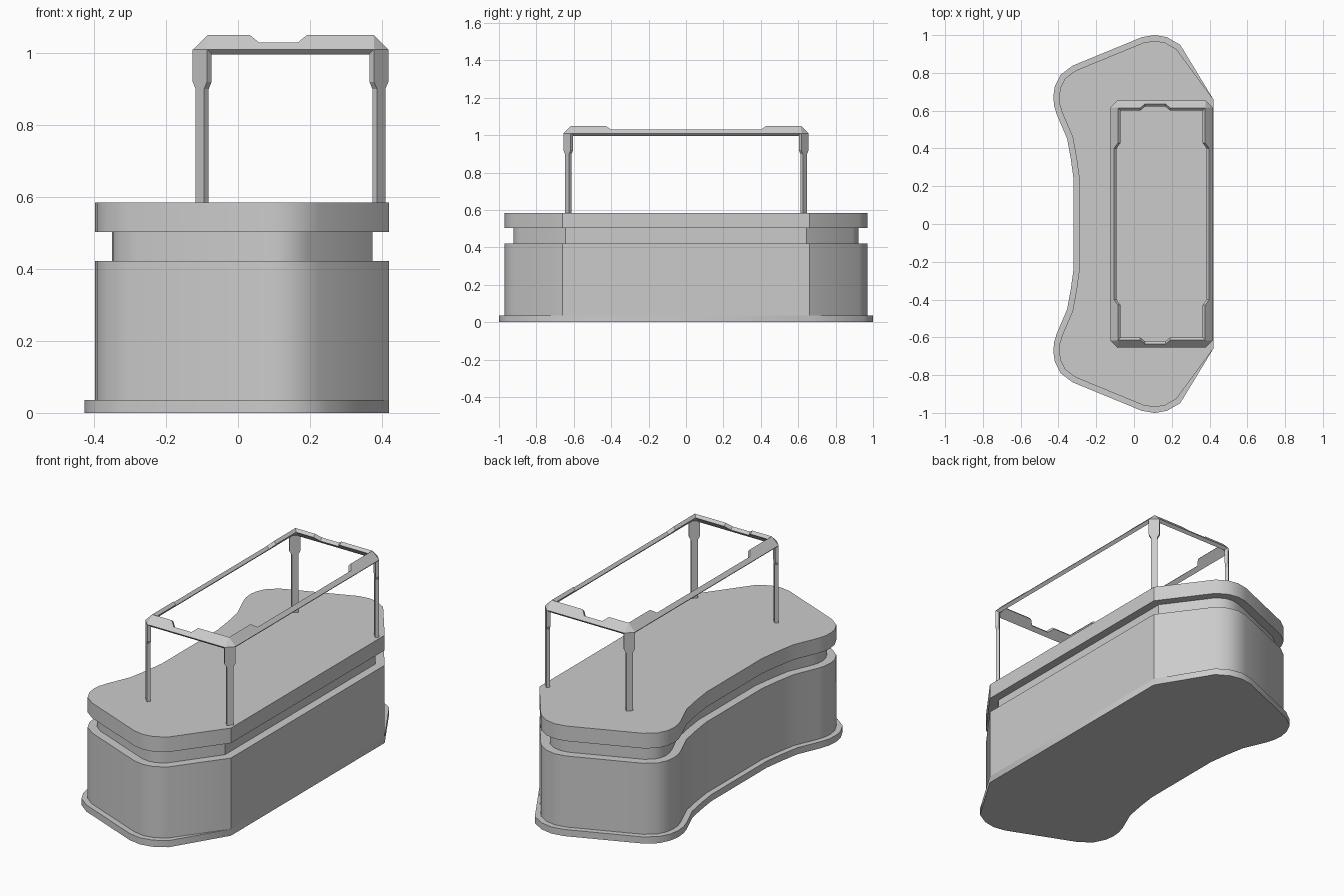
import bpy, bmesh, math
from mathutils import Vector

if "Cube" in bpy.data.objects:
    bpy.data.objects.remove(bpy.data.objects["Cube"])


def finish(name, bm, smooth=None):
    bmesh.ops.remove_doubles(bm, verts=bm.verts, dist=1e-5)
    bmesh.ops.recalc_face_normals(bm, faces=bm.faces)
    me = bpy.data.meshes.new(name)
    bm.to_mesh(me)
    bm.free()
    if smooth:
        me.shade_smooth()
        me.set_sharp_from_angle(angle=math.radians(smooth))
    ob = bpy.data.objects.new(name, me)
    bpy.context.collection.objects.link(ob)
    return ob


def prism(name, lower, upper, smooth=None):
    """Solid between two matching loops of 3D points."""
    bm = bmesh.new()
    a = [bm.verts.new(p) for p in lower]
    b = [bm.verts.new(p) for p in upper]
    n = len(a)
    bm.faces.new(a[::-1])
    bm.faces.new(b)
    for i in range(n):
        j = (i + 1) % n
        bm.faces.new((a[i], a[j], b[j], b[i]))
    return finish(name, bm, smooth)


def offset(pts, d):
    """Mitred offset of a counter-clockwise outline, positive is outward."""
    out = []
    for i, p in enumerate(pts):
        e1 = (p - pts[i - 1]).normalized()
        e2 = (pts[(i + 1) % len(pts)] - p).normalized()
        n1, n2 = Vector((e1.y, -e1.x)), Vector((e2.y, -e2.x))
        m = n1 + n2
        out.append(p + m * (2 * d / m.length_squared))
    return out


def slab(name, pts, z0, z1):
    return prism(name, [(p.x, p.y, z0) for p in pts], [(p.x, p.y, z1) for p in pts], 35)


# Counter outline: half profile mirrored across y
half = [Vector(p) for p in (
    (0.42, 0.66), (0.225, 0.925), (0.165, 0.96), (0.11, 0.97), (0.05, 0.96),
    (-0.31, 0.812), (-0.365, 0.77), (-0.39, 0.72), (-0.397, 0.675), (-0.393, 0.63),
    (-0.38, 0.588), (-0.325, 0.46), (-0.305, 0.35), (-0.29, 0.24))]
outline = half + [Vector((p.x, -p.y)) for p in reversed(half)]

# Plinth flares on every side except the straight one
plinth = offset(outline, 0.03)
plinth[0], plinth[-1] = outline[0], outline[-1]

slab("plinth", plinth, 0.0, 0.036)
slab("counter_body", outline, 0.036, 0.422)
slab("recessed_band", offset(outline, -0.046), 0.422, 0.503)
slab("counter_top", outline, 0.503, 0.585)

# Upper frame: tilted plate swept round a rectangle, narrower between the corners
CX, HX, HY = 0.146, 0.271, 0.655
T, C = 0.014, 0.038            # plate thickness offset, corner chamfer
WIDE, THIN, ZR = 0.04, 0.019, 1.01
long_notch = [(-0.43, -0.40), (0.43, 0.40)]
front_notch = [(-0.113, -0.087), (0.045, 0.02)]
back_notch = [(-0.045, -0.02), (0.113, 0.087)]
sides = [((0, -1), HX, HY, front_notch), ((1, 0), HY, HX, long_notch),
         ((0, 1), HX, HY, back_notch), ((-1, 0), HY, HX, long_notch)]

bm = bmesh.new()
rings = []
for n, L, D, ((a0, b0), (a1, b1)) in sides:
    n = Vector(n)
    t = Vector((-n.y, n.x))

    def station(ss, h):
        # outer edge, top edge, inner edge, bottom edge
        ds = (0, h, h + T, T)
        zs = (ZR, ZR + h, ZR + h - T, ZR - T)
        ring = []
        for s, d, z in zip(ss, ds, zs):
            p = n * (D - d) + t * s
            ring.append(bm.verts.new((p.x + CX, p.y, z)))
        rings.append(ring)

    end = (L - C, L - WIDE, L - WIDE - T, L - C)
    station([-s for s in end], WIDE)
    for s, h in ((a0, WIDE), (b0, THIN), (b1, THIN), (a1, WIDE)):
        station([s] * 4, h)
    station(end, WIDE)
for i, r in enumerate(rings):
    q = rings[(i + 1) % len(rings)]
    for k in range(4):
        m = (k + 1) % 4
        bm.faces.new((r[k], q[k], q[m], r[m]))
bmesh.ops.remove_doubles(bm, verts=bm.verts, dist=1e-5)
bmesh.ops.dissolve_degenerate(bm, dist=1e-5, edges=bm.edges)
finish("top_frame", bm)

# Diagonal corner posts with a wider upper bracket
profile = [(-0.0165, 0.58), (0.0165, 0.58), (0.0165, 0.90), (0.028, 0.92),
           (0.028, ZR), (-0.028, ZR), (-0.028, 0.92), (-0.0165, 0.90)]
for sx, xn in ((-1, "left"), (1, "right")):
    for sy, yn in ((-1, "front"), (1, "back")):
        out = Vector((sx, sy, 0)).normalized()
        along = Vector((-out.y, out.x, 0))
        mid = Vector((CX + sx * (HX - C / 2), sy * (HY - C / 2), 0))
        outer = [mid + along * u + Vector((0, 0, z)) for u, z in profile]
        inner = [p - out * 0.018 for p in outer]
        prism(f"post_{yn}_{xn}", inner, outer)
